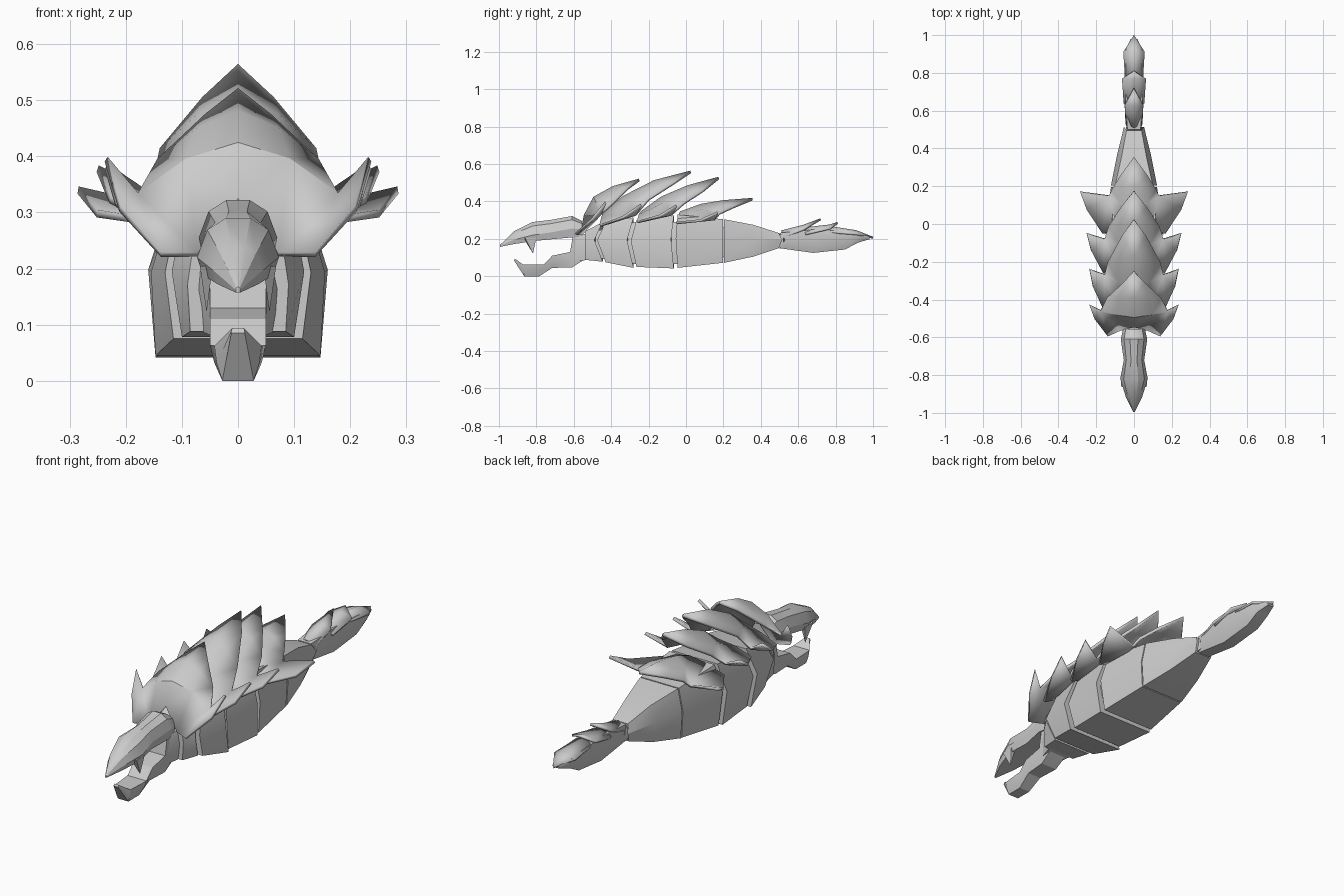
import bpy, bmesh, math
from mathutils import Vector

if "Cube" in bpy.data.objects:
    bpy.data.objects.remove(bpy.data.objects["Cube"])


def finish(name, bm):
    bmesh.ops.recalc_face_normals(bm, faces=bm.faces)
    me = bpy.data.meshes.new(name)
    bm.to_mesh(me)
    bm.free()
    ob = bpy.data.objects.new(name, me)
    bpy.context.collection.objects.link(ob)
    return ob


def loft(name, half_rings):
    """Skin between rings; each half ring runs bottom to top with x >= 0."""
    bm = bmesh.new()
    rings = []
    for h in half_rings:
        full = list(h) + [(-x, y, z) for x, y, z in reversed(h)]
        rings.append([bm.verts.new(p) for p in full])
    n = len(rings[0])
    for a, b in zip(rings, rings[1:]):
        for i in range(n):
            j = (i + 1) % n
            bm.faces.new((a[i], a[j], b[j], b[i]))
    bm.faces.new(rings[0])
    bm.faces.new(rings[-1])
    bmesh.ops.remove_doubles(bm, verts=bm.verts, dist=1e-4)
    return finish(name, bm)


def sheet(name, pts, faces, thick):
    """Half sheet mirrored across x = 0 and given thickness."""
    bm = bmesh.new()
    v = {k: bm.verts.new(p) for k, p in pts.items()}
    for f in faces:
        bm.faces.new([v[k] for k in f.split()])
    ob = finish(name, bm)
    m = ob.modifiers.new("mirror", 'MIRROR')
    m.use_clip = True
    s = ob.modifiers.new("solid", 'SOLIDIFY')
    s.thickness = thick
    s.offset = 0
    return ob


def box_ring(y, dy, wb, wm, wt, zb, zt):
    """Body section with a chevron shift dy at mid height."""
    zm = zb + (zt - zb) * 0.55
    return [(wb, y, zb), (wm, y + dy, zm), (wt, y, zt)]


# Armoured body segments: pairs of front and rear sections
segments = {
    "neck_segment": [(-.54, 0, .085, .09, .08, .088, .24), (-.445, -.045, .10, .118, .10, .078, .29)],
    "chest_segment": [(-.43, -.045, .115, .13, .11, .075, .29), (-.28, -.035, .147, .155, .12, .045, .315)],
    "belly_segment": [(-.265, -.03, .135, .148, .12, .05, .30), (-.065, -.015, .147, .16, .12, .042, .325)],
    "hip_segment": [(-.045, -.01, .14, .155, .12, .045, .33), (.197, 0, .115, .122, .10, .072, .305)],
    "rear_segment": [(.203, 0, .115, .122, .10, .072, .305), (.36, .005, .08, .09, .065, .105, .275),
                     (.495, .02, .045, .053, .04, .15, .232)],
}
for name, secs in segments.items():
    loft(name, [box_ring(*s) for s in secs])
# Slimmer core filling the gaps between segments
loft("body_core", [box_ring(-.6, 0, .045, .05, .045, .08, .21),
                   box_ring(-.45, 0, .085, .10, .085, .095, .25),
                   box_ring(-.27, 0, .12, .135, .10, .065, .29),
                   box_ring(0, 0, .12, .135, .10, .065, .29),
                   box_ring(.52, 0, .035, .04, .03, .16, .22)])

# Tail
loft("tail", [box_ring(.50, .03, .03, .045, .035, .15, .232),
              box_ring(.68, 0, .03, .052, .045, .125, .25),
              box_ring(.85, 0, .03, .05, .045, .143, .24),
              box_ring(.92, 0, .03, .045, .045, .18, .23),
              box_ring(.98, 0, .015, .018, .015, .198, .212)])
for i, (y0, y1, ys, w, z0, zs, z1) in enumerate([
        (.51, .72, .63, .047, .24, .25, .305),
        (.62, .81, .77, .062, .255, .255, .285),
        (.76, 1.0, .91, .055, .265, .225, .206)]):
    sheet(f"tail_plate_{i + 1}",
          {"a": (0, y0, z0), "m": (0, ys, zs * .35 + z1 * .3 + z0 * .35 + .008), "t": (0, y1, z1),
           "e": (w * .85, y0 + .02, z0 - .03), "s": (w, ys, zs)},
          ["a e s m", "m s t"], .01)

# Back plates: ridge r, middle m, edge e, side spike b/s, notch n, lobe l/k, tip t
plate_faces = ["r0 m0 m1 r1", "r1 m1 m2 r2", "r2 m2 k t", "m0 e n m1",
               "e b n", "b s n", "m1 n l m2", "m2 l k"]
plates = [
    dict(r0=(0, -.54, .325), r1=(0, -.49, .42), r2=(0, -.39, .475), t=(0, -.25, .515),
         m0=(.072, -.56, .225), e=(.138, -.59, .225), n=(.178, -.46, .33), s=(.235, -.43, .395),
         l=(.14, -.39, .39), k=(.055, -.31, .47)),
    dict(r0=(0, -.44, .34), r1=(0, -.33, .425), r2=(0, -.17, .507), t=(0, .025, .558),
         m0=(.08, -.45, .31), e=(.155, -.46, .27), n=(.155, -.27, .33), s=(.235, -.24, .382),
         l=(.135, -.20, .41), k=(.06, -.06, .50)),
    dict(r0=(0, -.24, .34), r1=(0, -.13, .42), r2=(0, .01, .48), t=(0, .175, .525),
         m0=(.08, -.25, .325), e=(.16, -.26, .29), n=(.155, -.08, .33), s=(.25, -.05, .378),
         l=(.13, -.01, .39), k=(.065, .09, .455)),
    dict(r0=(0, -.03, .34), r1=(0, .08, .38), r2=(0, .20, .40), t=(0, .355, .412),
         m0=(.08, -.04, .32), e=(.165, -.05, .285), n=(.13, .15, .305), s=(.285, .17, .34),
         l=(.115, .18, .335), k=(.07, .255, .37)),
]
for i, p in enumerate(plates):
    p = {k: Vector(v) for k, v in p.items()}
    p["b"] = p["e"].lerp(p["s"], .6) + Vector((.014, -.005, -.02))
    p["m1"] = p["r1"].lerp(p["n"], .45) + Vector((.01, 0, .012))
    p["m2"] = p["r2"].lerp(p["l"], .5) + Vector((0, 0, .012))
    sheet(f"back_plate_{i + 1}", p, plate_faces, .014)


# Head: beaked skull
def head_ring(y, w, zb, zm, zt):
    return [(w * .85, y, zb), (w, y, zm), (w * .75, y, zt - (zt - zm) * .3), (w * .3, y, zt)]


loft("head", [head_ring(-.995, .004, .157, .162, .167),
              head_ring(-.92, .042, .172, .195, .24),
              head_ring(-.82, .073, .188, .22, .29),
              head_ring(-.72, .054, .198, .235, .302),
              head_ring(-.61, .070, .208, .255, .322),
              head_ring(-.555, .058, .21, .25, .295)])
# Fangs on both sides of the beak
for side, sx in (("left", -1), ("right", 1)):
    bm = bmesh.new()
    top = [bm.verts.new((sx * x, y, .205)) for x, y in ((.045, -.87), (.068, -.86), (.068, -.80), (.045, -.80))]
    tip = bm.verts.new((sx * .056, -.818, .122))
    bm.faces.new(top)
    for a in range(4):
        bm.faces.new((top[a], top[(a + 1) % 4], tip))
    finish("fang_" + side, bm)


# Lower jaw with upturned tip and hinge
def jaw_ring(yb, yt, wb, wt, zb, zt):
    return [(wb, yb, zb), ((wb + wt) * .54, (yb + yt) / 2, (zb + zt) / 2), (wt, yt, zt)]


loft("lower_jaw", [jaw_ring(-.92, -.915, .012, .010, .085, .094),
                   jaw_ring(-.865, -.87, .028, .042, .0, .062),
                   jaw_ring(-.785, -.76, .028, .05, .0, .064),
                   jaw_ring(-.715, -.715, .035, .05, .045, .11),
                   jaw_ring(-.61, -.62, .042, .05, .047, .13),
                   jaw_ring(-.55, -.605, .045, .05, .085, .215),
                   jaw_ring(-.53, -.54, .045, .05, .10, .215)])

# Smooth shading with sharp creases kept
for ob in bpy.context.scene.objects:
    ob.select_set(True)
    bpy.context.view_layer.objects.active = ob
bpy.ops.object.shade_smooth_by_angle(angle=math.radians(30))
